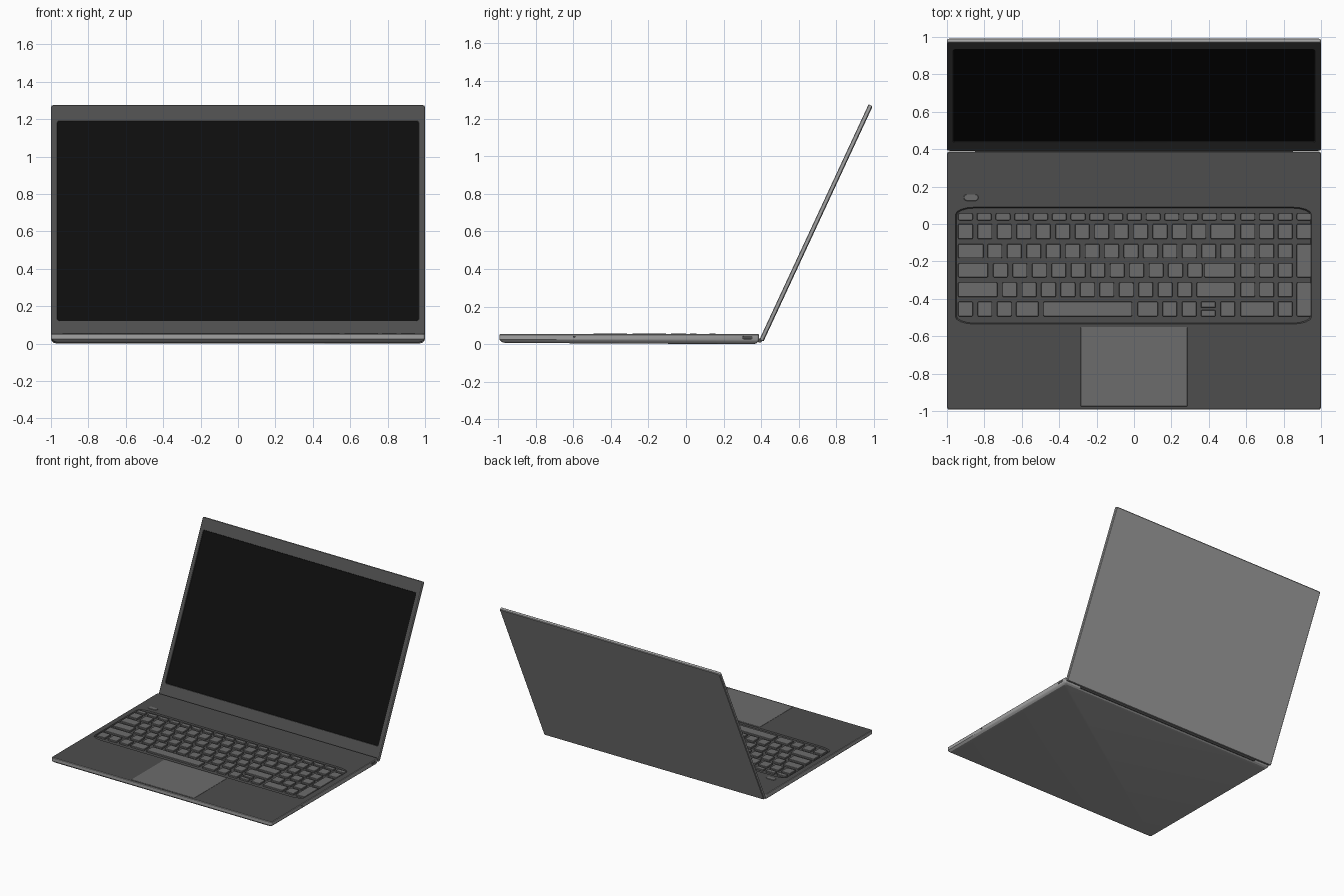
import bpy, bmesh, math
from mathutils import Matrix

if "Cube" in bpy.data.objects:
    bpy.data.objects.remove(bpy.data.objects["Cube"])


def material(name, v):
    m = bpy.data.materials.new(name)
    m.diffuse_color = (v, v, v, 1)
    m.use_nodes = True
    m.node_tree.nodes["Principled BSDF"].inputs["Base Color"].default_value = m.diffuse_color
    return m


SILVER = material("silver", 0.36)
DARK = material("dark_grey", 0.075)
KEY = material("key_grey", 0.15)
BLACK = material("screen_black", 0.004)


def ring(bm, x0, x1, y0, y1, z, rx, ry=None, n=4):
    """Rounded rectangle of vertices, counter-clockwise."""
    ry = rx if ry is None else ry
    verts = []
    for k, (cx, cy) in enumerate([(x1 - rx, y1 - ry), (x0 + rx, y1 - ry),
                                  (x0 + rx, y0 + ry), (x1 - rx, y0 + ry)]):
        for i in range(n + 1):
            a = math.pi / 2 * (k + i / n)
            verts.append(bm.verts.new((cx + rx * math.cos(a), cy + ry * math.sin(a), z)))
    return verts


def loft(bm, rings, mats=None, first_mat=0, last_mat=0):
    """Bridge successive rings and cap both ends."""
    bm.faces.new(rings[0][::-1]).material_index = first_mat
    for j, (a, b) in enumerate(zip(rings, rings[1:])):
        for i in range(len(a)):
            k = (i + 1) % len(a)
            f = bm.faces.new((a[i], a[k], b[k], b[i]))
            f.material_index = mats[j] if mats else 0
    bm.faces.new(rings[-1]).material_index = last_mat


def finish(bm, name, mats, matrix=Matrix()):
    me = bpy.data.meshes.new(name)
    bm.to_mesh(me)
    bm.free()
    ob = bpy.data.objects.new(name, me)
    bpy.context.collection.objects.link(ob)
    for m in mats:
        me.materials.append(m)
    ob.matrix_world = matrix
    bpy.context.view_layer.objects.active = ob
    ob.select_set(True)
    bpy.ops.object.shade_smooth_by_angle(angle=math.radians(25))
    ob.select_set(False)
    return ob


def slab(bm, x0, x1, y0, y1, z0, z1, r, bevel=0.002):
    b = bevel
    loft(bm, [ring(bm, x0, x1, y0, y1, z0, r, n=3),
              ring(bm, x0, x1, y0, y1, z1 - b, r, n=3),
              ring(bm, x0 + b, x1 - b, y0 + b, y1 - b, z1, r, n=3)])


# base: tapered silver shell, dark deck and keyboard well in one loft
TOP, FRONT, BACK, W = 0.053, -0.993, 0.388, 0.999
bm = bmesh.new()
rings = [ring(bm, -W + i, W - i, FRONT + i, BACK - i, z, 0.012)
         for i, z in [(0.03, 0), (0.014, 0.004), (0.004, 0.013), (0, 0.024),
                      (0, TOP - 0.003), (0.003, TOP)]]
rings.append(ring(bm, -0.955, 0.95, -0.535, 0.09, TOP, 0.1, 0.04))
rings.append(ring(bm, -0.95, 0.945, -0.53, 0.085, TOP - 0.009, 0.1, 0.04))
for rg in rings[:3]:                       # underside rises toward the front
    for v in rg:
        v.co.z += 0.007 * (BACK - v.co.y) / (BACK - FRONT)
loft(bm, rings, [0, 0, 0, 0, 0, 1, 1], 0, 1)
finish(bm, "base", [SILVER, DARK])

# keys: each row is a list of left/right edges
P = 0.104                                  # key pitch
KW = 0.078                                 # key width


def run(start, count, pitch=P):
    return [(start + i * pitch, start + i * pitch + KW) for i in range(count)]


PAD3 = run(0.57, 3, 0.1)
PAD4 = run(0.57, 4, 0.1)
END = 0.54
rows = [
    (0.02, 0.057, run(-0.94, 15, 0.1003) + PAD4),
    (-0.08, 0.0, run(-0.94, 13) + [(0.41, END)] + PAD4),
    (-0.183, -0.107, [(-0.94, -0.805)] + run(-0.783, 12) + [(0.462, END)] + PAD3),
    (-0.285, -0.21, [(-0.94, -0.78)] + run(-0.753, 11) + [(0.376, END)] + PAD3),
    (-0.39, -0.312, [(-0.94, -0.73)] + run(-0.704, 10) + [(0.335, END)] + PAD3),
    (-0.494, -0.415, run(-0.94, 3) + [(-0.63, -0.51), (-0.485, -0.01), (0.02, 0.127)]
     + run(0.152, 2) + [(0.462, END), (0.57, 0.748), (0.77, 0.848)]),
]
bm = bmesh.new()
KZ0, KZ1 = TOP - 0.01, TOP + 0.004
for y0, y1, keys in rows:
    for x0, x1 in keys:
        slab(bm, x0, x1, y0, y1, KZ0, KZ1, 0.006)
for y0, y1 in [(-0.285, -0.107), (-0.494, -0.312)]:      # tall number pad keys
    slab(bm, 0.87, 0.948, y0, y1, KZ0, KZ1, 0.006)
for y0, y1 in [(-0.494, -0.461), (-0.447, -0.415)]:      # half-height arrows
    slab(bm, 0.358, 0.436, y0, y1, KZ0, KZ1, 0.005)
finish(bm, "keys", [KEY])

# power button and touchpad
bm = bmesh.new()
slab(bm, -0.91, -0.832, 0.124, 0.159, TOP - 0.005, TOP + 0.003, 0.015)
finish(bm, "power_button", [KEY])
bm = bmesh.new()
slab(bm, -0.285, 0.285, -0.975, -0.55, TOP - 0.005, TOP + 0.0012, 0.004, 0.001)
finish(bm, "touchpad", [KEY])

# lid: silver shell, dark bezel and recessed black display, tilted open
L, T = 1.38, 0.024
bm = bmesh.new()
rings = [ring(bm, -W + i, W - i, i, L - i, z, 0.01)
         for i, z in [(0.005, 0), (0, 0.005), (0, T - 0.003), (0.003, T)]]
rings.append(ring(bm, -0.967, 0.967, 0.108, 1.287, T, 0.012))
rings.append(ring(bm, -0.965, 0.965, 0.110, 1.285, T - 0.004, 0.012))
loft(bm, rings, [0, 0, 0, 1, 1], 0, 2)
finish(bm, "lid", [SILVER, DARK, BLACK],
       Matrix.Translation((0, 0.412, 0.014)) @ Matrix.Rotation(math.radians(65.1), 4, 'X'))

# hinge bar between base and lid
bm = bmesh.new()
bmesh.ops.create_cone(bm, cap_ends=True, segments=16, radius1=0.011, radius2=0.011, depth=1.7)
finish(bm, "hinge_bar", [DARK],
       Matrix.Translation((0, 0.393, 0.019)) @ Matrix.Rotation(math.pi / 2, 4, 'Y'))

# side port and audio jack on the right
for name, y, z, hw, hh in [("side_port", 0.328, 0.035, 0.027, 0.009),
                           ("audio_jack", -0.595, 0.039, 0.006, 0.006)]:
    bm = bmesh.new()
    slab(bm, -hh, hh, -hw, hw, -0.01, 0.001, hh * 0.8, 0.0005)
    finish(bm, name, [DARK],
           Matrix.Translation((W, y, z)) @ Matrix.Rotation(math.pi / 2, 4, 'Y'))
